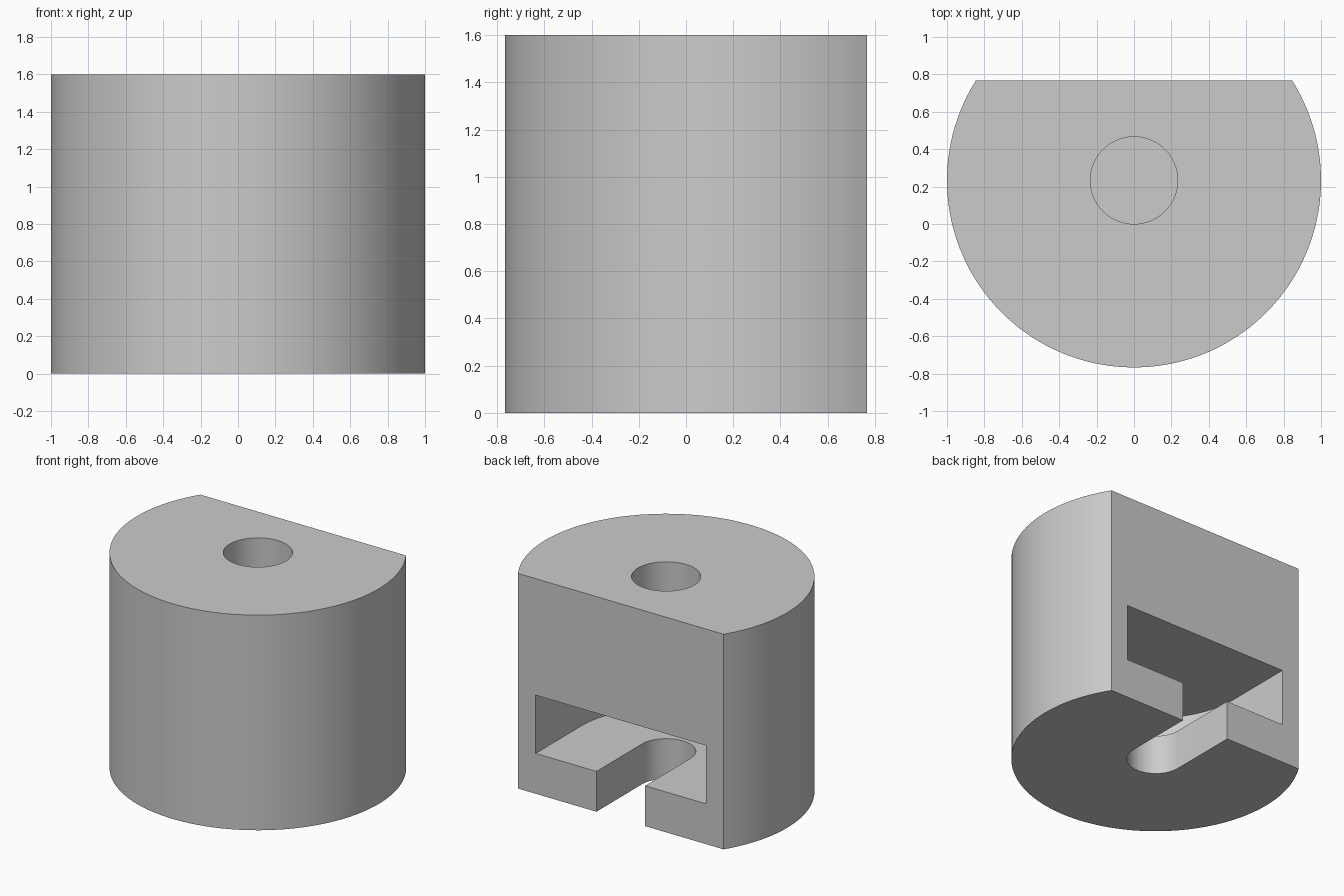
import bpy, bmesh
from math import pi, asin, cos, sin

CENTRE_Y = 0.2333   # axis of the round body
FLAT = 0.5333       # distance from the axis to the flat back
HEIGHT = 1.6

if "Cube" in bpy.data.objects:
    bpy.data.objects.remove(bpy.data.objects["Cube"])

grey = bpy.data.materials.new("plain grey")
grey.use_nodes = True
grey.diffuse_color = (0.6, 0.6, 0.6, 1)
grey.node_tree.nodes["Principled BSDF"].inputs["Base Color"].default_value = (0.6, 0.6, 0.6, 1)


def arc(radius, start, end, steps):
    """Points on an arc around the body axis."""
    angles = [start + (end - start) * i / steps for i in range(steps + 1)]
    return [(radius * cos(a), CENTRE_Y + radius * sin(a)) for a in angles]


def prism(name, outline, bottom, top):
    """Extrude a counter-clockwise outline between two heights."""
    bm = bmesh.new()
    face = bm.faces.new([bm.verts.new((x, y, bottom)) for x, y in outline])
    raised = bmesh.ops.extrude_face_region(bm, geom=[face])["geom"]
    verts = [v for v in raised if isinstance(v, bmesh.types.BMVert)]
    bmesh.ops.translate(bm, verts=verts, vec=(0, 0, top - bottom))
    bmesh.ops.recalc_face_normals(bm, faces=bm.faces)
    mesh = bpy.data.meshes.new(name)
    bm.to_mesh(mesh)
    bm.free()
    mesh.materials.append(grey)
    obj = bpy.data.objects.new(name, mesh)
    bpy.context.collection.objects.link(obj)
    return obj


def slot(name, radius, bottom, top):
    """Round-ended slot cutter that runs out through the flat back."""
    outline = arc(radius, pi, 2 * pi, 48) + [(radius, 1.2), (-radius, 1.2)]
    return prism(name, outline, bottom, top)


# Round body with a flat back
a = asin(FLAT)
body = prism("slotted_body", arc(1, pi - a, 2 * pi + a, 96), 0, HEIGHT)

# Blind hole in the top, wide slot and narrow open slot below it
cutters = [
    prism("top_hole_cutter", arc(0.2333, 0, 2 * pi, 64)[:-1], HEIGHT - 0.667, HEIGHT + 0.2),
    slot("wide_slot_cutter", 0.7, 0.3, 0.7333),
    slot("narrow_slot_cutter", 0.2, -0.2, 0.5),
]

bpy.ops.object.select_all(action='DESELECT')
bpy.context.view_layer.objects.active = body
body.select_set(True)
for cutter in cutters:
    cutter.hide_render = True
    cut = body.modifiers.new(cutter.name, 'BOOLEAN')
    cut.operation = 'DIFFERENCE'
    cut.solver = 'EXACT'
    cut.object = cutter
    bpy.ops.object.modifier_apply(modifier=cut.name)
    bpy.data.objects.remove(cutter)

bpy.ops.object.shade_smooth_by_angle(angle=pi / 6)
